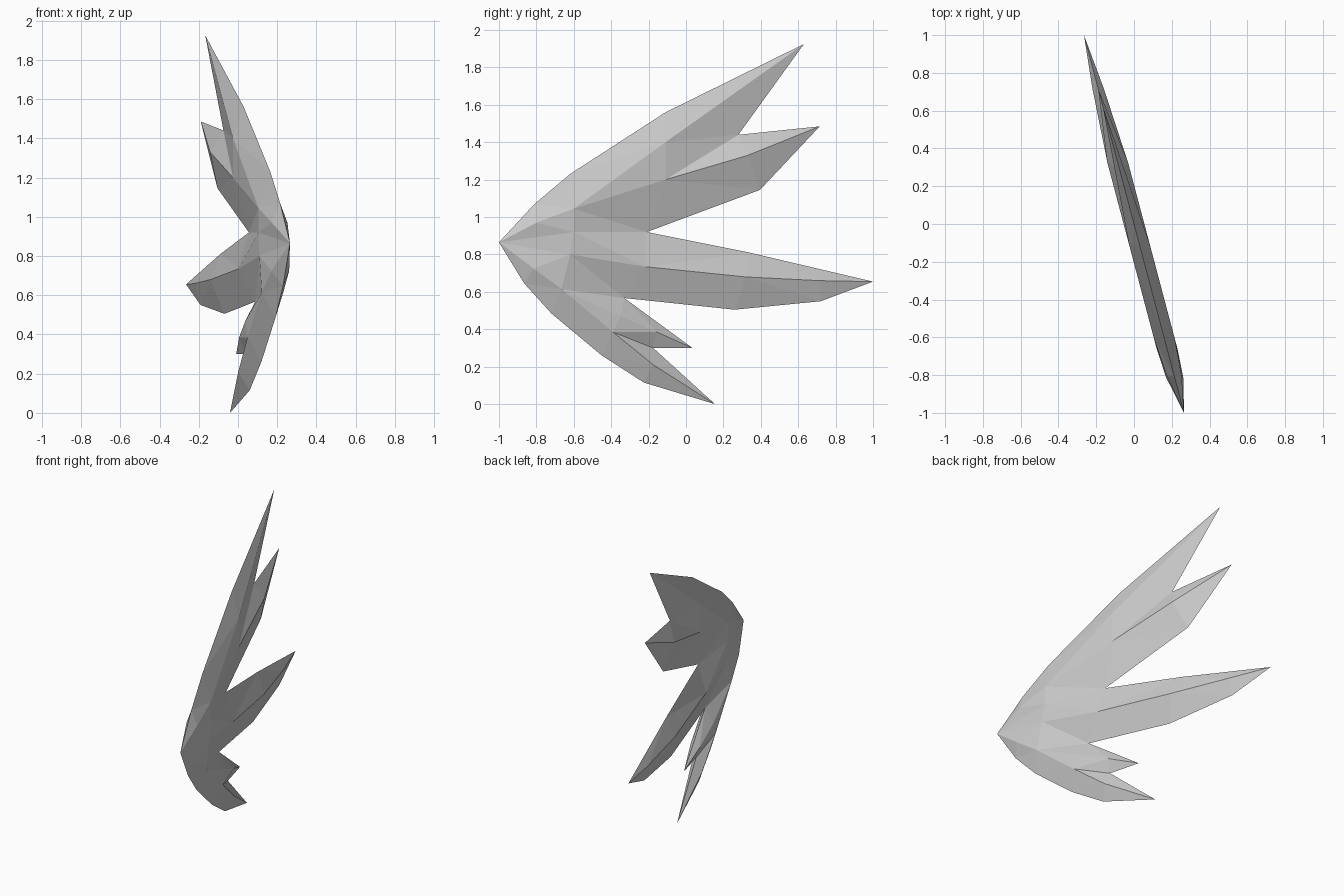
import bpy
import bmesh
from mathutils import Vector
from mathutils.geometry import delaunay_2d_cdt

cube = bpy.data.objects.get("Cube")
if cube:
    bpy.data.objects.remove(cube, do_unlink=True)

SLANT = -0.265  # the wing's mid plane leans: x = SLANT * y

# Points of the wing as (y, z); rim points lie on the mid plane
root = (-1.0, 0.865)
top_tip, top_notch = (0.63, 1.925), (0.28, 1.44)
second_tip, wide_notch = (0.715, 1.485), (-0.21, 0.92)
long_tip, under_notch = (1.0, 0.655), (-0.33, 0.567)
small_tip, low_notch = (0.035, 0.3), (-0.175, 0.3)
low_tip = (0.155, 0.0)
rim = [root, (-0.81, 1.07), (-0.62, 1.23), (-0.11, 1.56), top_tip, top_notch,
       second_tip, (0.395, 1.145), wide_notch, (0.34, 0.81), long_tip,
       (0.72, 0.55), (0.26, 0.505), under_notch, small_tip, low_notch, low_tip,
       (-0.225, 0.115), (-0.45, 0.26), (-0.72, 0.485), (-0.865, 0.645)]

# Raised joints where the feather ridges meet
shoulder, top_mid, second_mid = (-0.6, 1.045), (-0.11, 1.4), (-0.11, 1.2)
centre, long_base, knuckle = (-0.6, 0.92), (-0.62, 0.8), (-0.665, 0.615)
low_base, palm = (-0.39, 0.385), (-0.815, 0.725)

# Crease lines running along the feathers
creases = [
    [root, (-0.8, 0.97), shoulder, top_mid, top_tip],
    [shoulder, second_mid, (0.33, 1.33), second_tip],
    [second_mid, top_mid, top_notch, (0.33, 1.33), rim[7]],
    [root, centre, wide_notch, second_mid],
    [shoulder, centre, long_base, knuckle, under_notch, long_base],
    [shoulder, wide_notch],
    [long_base, (-0.22, 0.735), (0.32, 0.68), (0.72, 0.66), long_tip],
    [wide_notch, (-0.22, 0.735), under_notch],
    [root, long_base],
    [root, palm, knuckle, (-0.35, 0.47), (-0.155, 0.385), small_tip],
    [knuckle, low_base, (-0.175, 0.21), low_tip],
    [(-0.35, 0.47), low_base, low_notch, (-0.155, 0.385)],
    [palm, rim[20]], [knuckle, rim[19]], [low_base, rim[18]],
    [shoulder, rim[2]], [top_mid, rim[3]],
]
# Ridge height above the mid plane, thinner near the ends
HEIGHT = 0.055
thin = {(-0.8, 0.97): 0.04, palm: 0.045, (0.72, 0.66): 0.03,
        (-0.155, 0.385): 0.035, (-0.175, 0.21): 0.045}

# Lay out one side as a flat sheet cut along rim and creases
points = list(rim)
edges = [(i, (i + 1) % len(rim)) for i in range(len(rim))]
for line in creases:
    for p in line:
        if p not in points:
            points.append(p)
    ids = [points.index(p) for p in line]
    edges += list(zip(ids, ids[1:]))
flat, _, tris, origin, _, _ = delaunay_2d_cdt(
    [Vector(p) for p in points], edges, [list(range(len(rim)))], 1, 1e-5)

# Raise the sheet to both sides of the mid plane, sharing the rim
bm = bmesh.new()
sides = {1: [], -1: []}
for co, src in zip(flat, origin):
    p = points[src[0]] if src else tuple(co)
    h = 0 if p in rim else thin.get(p, HEIGHT)
    near = bm.verts.new((SLANT * co.x + h, co.x, co.y))
    far = near if h == 0 else bm.verts.new((SLANT * co.x - h, co.x, co.y))
    sides[1].append(near)
    sides[-1].append(far)
for side, verts in sides.items():
    for tri in tris:
        corners = [verts[i] for i in tri][::side]
        if bm.faces.get(corners) is None:
            bm.faces.new(corners)
bmesh.ops.recalc_face_normals(bm, faces=bm.faces[:])

mesh = bpy.data.meshes.new("wing")
bm.to_mesh(mesh)
bm.free()
wing = bpy.data.objects.new("wing", mesh)
bpy.context.collection.objects.link(wing)

# Single plain grey
grey = bpy.data.materials.new("light_grey")
grey.use_nodes = True
grey.diffuse_color = (0.6, 0.6, 0.6, 1)
grey.node_tree.nodes["Principled BSDF"].inputs["Base Color"].default_value = grey.diffuse_color
mesh.materials.append(grey)
